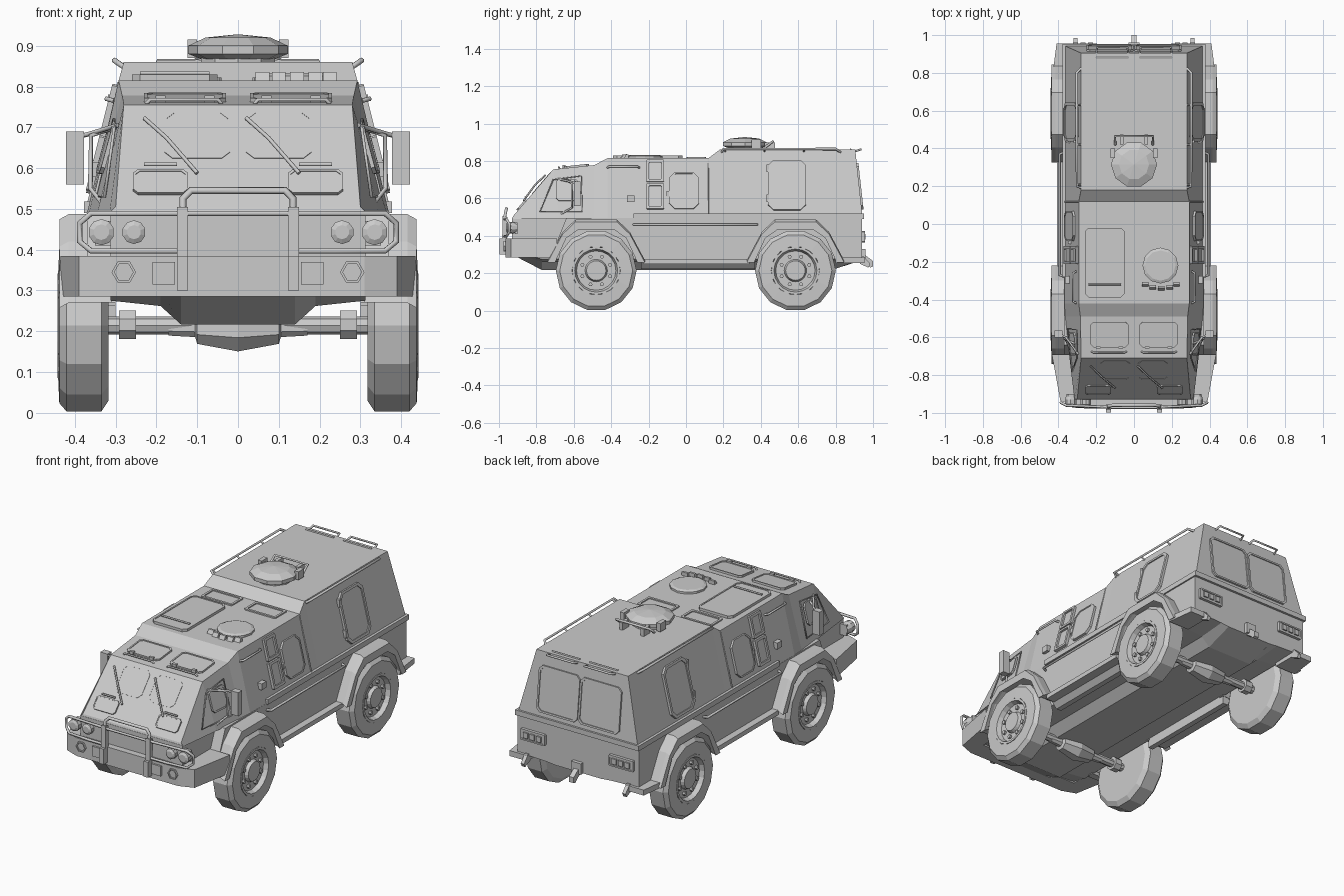
import bpy, bmesh
from math import sin, cos, pi
from mathutils import Vector as V

X, Y, Z = V((1, 0, 0)), V((0, 1, 0)), V((0, 0, 1))

def finish(name, bm, mirror=False):
    bmesh.ops.recalc_face_normals(bm, faces=bm.faces)
    me = bpy.data.meshes.new(name)
    bm.to_mesh(me); bm.free()
    ob = bpy.data.objects.new(name, me)
    bpy.context.collection.objects.link(ob)
    if mirror:
        m = ob.modifiers.new("Mirror", 'MIRROR')
        m.use_mirror_merge = False
    return ob

def loft(name, rings, mirror=False):
    bm = bmesh.new()
    vs = [[bm.verts.new(p) for p in r] for r in rings]
    n = len(vs[0])
    for a, b in zip(vs, vs[1:]):
        for i in range(n):
            bm.faces.new((a[i], a[(i + 1) % n], b[(i + 1) % n], b[i]))
    bm.faces.new(vs[0]); bm.faces.new(vs[-1])
    return finish(name, bm, mirror)

def prism(name, pts, axis, a, b, mirror=False):
    put = {'x': lambda p, t: (t, p[0], p[1]), 'y': lambda p, t: (p[0], t, p[1]), 'z': lambda p, t: (p[0], p[1], t)}[axis]
    return loft(name, [[put(p, t) for p in pts] for t in (a, b)], mirror)

def box(name, x, y, z, mirror=False):
    return prism(name, [(x[0], y[0]), (x[1], y[0]), (x[1], y[1]), (x[0], y[1])], 'z', z[0], z[1], mirror)

def lathe(name, c, axis, prof, n, mirror=False, phase=0.0):
    # prof: (distance along axis, radius)
    c, axis = V(c), V(axis).normalized()
    u = axis.cross(X if abs(axis.x) < .5 else Z).normalized()
    w = axis.cross(u)
    rings = [[c + axis * d + (u * cos(2 * pi * (i + phase) / n) + w * sin(2 * pi * (i + phase) / n)) * max(r, .001)
              for i in range(n)] for d, r in prof]
    return loft(name, rings, mirror)

def panel(name, c, u, v, w, h, t=.008, rim=.01, ch=.02, sink=.005, mirror=False):
    # chamfered plate with a raised rim
    c, u, v = V(c), V(u).normalized(), V(v).normalized()
    n = u.cross(v)
    a, b = w / 2, h / 2
    pts = [(a - ch, -b), (a, -b + ch), (a, b - ch), (a - ch, b), (-a + ch, b), (-a, b - ch), (-a, -b + ch), (-a + ch, -b)]
    def ring(off, inset):
        return [c + u * p * (1 - inset / a) + v * q * (1 - inset / b) + n * off for p, q in pts]
    return loft(name, [ring(-.006, 0), ring(t, 0), ring(t, rim), ring(t - sink, rim)], mirror)

def tube(name, pts, r=.006, mirror=False, cyclic=False):
    for s in ((1, -1) if mirror else (1,)):
        cu = bpy.data.curves.new(name, 'CURVE')
        cu.dimensions = '3D'
        cu.bevel_depth, cu.bevel_resolution, cu.use_fill_caps = r, 1, True
        sp = cu.splines.new('POLY')
        sp.points.add(len(pts) - 1)
        for p, q in zip(sp.points, pts):
            p.co = (q[0] * s, q[1], q[2], 1)
        sp.use_cyclic_u = cyclic
        bpy.context.collection.objects.link(bpy.data.objects.new(name, cu))

WHEELS = (-.48, .585)
wall = lambda y, z, o=0: (.37 - .25 * (z - .5) + o, y, z)      # side wall point
glass = lambda x, z: (x, -.925 + (z - .505) * .86, z)           # windscreen point
rear = lambda x, z: (x, .945 - (z - .5) * .111, z)              # rear wall point
WALL_V, GLASS_V, REAR_V, HOOD_V = (-.25, 0, 1), (0, .86, 1), (0, -.111, 1), (0, .23, .025)

# Upper body: belt y, belt half width, top y, top half width, top z
stations = [(-.93, .315, -.925, .30, .505), (-.68, .345, -.71, .28, .755), (-.49, .365, -.49, .284, .778),
            (-.42, .37, -.42, .2925, .815), (.12, .37, .12, .2925, .815), (.18, .37, .18, .28, .86),
            (.945, .37, .905, .28, .86)]
loft("upper_body", [[(-hb, yb, .49), (-ht, yt, zt), (ht, yt, zt), (hb, yb, .49)] for yb, hb, yt, ht, zt in stations])

# Lower hull with a stepped keel
loft("lower_hull", [[(-.312, y, .495), (-.312, y, zs), (-.19, y, zm), (-.14, y, zb), (.14, y, zb), (.19, y, zm), (.312, y, zs), (.312, y, .495)]
                    for y, zs, zm, zb in [(-.93, .31, .305, .30), (-.77, .275, .262, .217), (.78, .275, .262, .217),
                                          (.94, .28, .275, .27)]])
arch = [(-.22, .27), (-.16, .40), (-.095, .445), (.095, .445), (.16, .40), (.22, .27)]
outer = [(.26, .27), (.18, .42), (.11, .487), (-.11, .487), (-.18, .42), (-.26, .27)]
side = [(-.73, .27)] + [(c + y, z) for c in WHEELS for y, z in arch] + [(.94, .28), (.94, .495), (-.64, .495)]
prism("body_side", side, 'x', .30, .37, True)
prism("belt_ridge", [(.36, -.28), (.378, -.28), (.378, .953), (-.378, .953), (-.378, -.28), (-.36, -.28), (-.36, .93), (.36, .93)],
      'z', .49, .518)

# Fenders, steps, sills and rear ledges
for c in WHEELS:
    loft("fender", [[(x, c + y, z - d) for y, z in arch + outer] for x, d in ((.31, 0), (.415, 0), (.437, .012))], True)
box("running_board", (.30, .408), (-.23, .34), (.25, .275), True)
prism("sill", [(.30, .265), (.37, .265), (.33, .222), (.30, .222)], 'y', -.24, .37, True)
prism("rear_ledge", [(.30, .80), (.43, .80), (.41, .955), (.30, .955)], 'z', .255, .285, True)
tube("side_step_rail", [(.37, -.28, .46), (.393, -.27, .46), (.393, .37, .46), (.37, .38, .46)], .007, True)

# Wheels
for c in WHEELS:
    lathe("tire", (0, c, .214), X, [(.318, 0), (.318, .19), (.335, .216), (.42, .216), (.438, .195), (.441, .13),
                                    (.41, .122), (.40, .0)], 14, True)
    lathe("wheel_rim", (0, c, .214), X, [(.39, .128), (.443, .128), (.443, .115), (.418, .105), (.418, .06), (.436, .052), (.436, 0)], 20, True)
    for i in range(8):
        a = 2 * pi * (i + .5) / 8
        lathe("wheel_bolt", (0, c + .08 * cos(a), .214 + .08 * sin(a)), X, [(.41, .011), (.43, .011)], 6, True)
    # Axle
    lathe("axle", (-.33, c, .214), X, [(0, .022), (.66, .022)], 8)
    lathe("axle_hub", (.25, c, .216), X, [(0, .038), (.042, .038)], 8, True, .5)
    lathe("differential", (-.17, c, .208), X, [(0, .02), (.065, .024), (.07, .042), (.17, .062), (.27, .042), (.275, .024), (.34, .02)], 8, False, .5)

# Front bumper wrapping to the fenders
prism("bumper", [(-.435, -.69), (-.39, -.935), (-.31, -.965), (.31, -.965), (.39, -.935), (.435, -.69), (.31, -.69),
                 (.31, -.86), (-.31, -.86), (-.31, -.69)], 'z', .285, .385)
box("bumper_block", (.155, .21), (-.975, -.96), (.315, .37), True)
lathe("fog_light", (.28, -.96, .345), -Y, [(0, .03), (.015, .03), (.015, .023), (.008, .023)], 6, True, .5)
for x, r in ((.255, .029), (.335, .032)):
    lathe("headlight", (x, -.90, .443), -Y, [(0, r * .7), (.03, r), (.055, r), (.062, r * .6)], 10, True)
box("headlight_bracket", (.30, .35), (-.915, -.90), (.41, .47), True)

# Brush guard
tube("guard_loop", [(.13, -.97, .489), (.36, -.96, .489), (.388, -.945, .465), (.388, -.945, .42), (.36, -.96, .397),
                    (.24, -.97, .397), (.13, -.97, .397)], .0075, True)
tube("guard_crossbar", [(-.14, -.972, .489), (.14, -.972, .489)], .007)
prism("guard_post", [(-.985, .30), (-.96, .30), (-.955, .50), (-.98, .505)], 'x', .122, .149, True)
tube("guard_top", [(-.135, -.97, .49), (-.135, -.965, .525), (-.115, -.96, .545), (.115, -.96, .545), (.135, -.965, .525),
                   (.135, -.97, .49)], .009)
box("guard_foot", (.122, .149), (-.998, -.96), (.30, .385), True)

# Windscreen details
panel("windscreen_pane", glass(.10, .68), X, GLASS_V, .16, .15, .002, .004, .02, .001, True)
panel("windscreen_vent", glass(.19, .563), X, GLASS_V, .135, .075, .009, .006, .012, .002, True)
tube("vent_handle", [V(glass(x, .597)) + V((0, -.012, .012)) for x in (.15, .23)], .005, True)
for x in (-.23, .02):
    tube("wiper", [V(glass(x, .715)) + V((0, -.008, .008)), V(glass(x + .055, .66)) + V((0, -.014, .014)),
                   V(glass(x + .13, .58)) + V((0, -.008, .008))], .005)

# Hood hatches with hinges
panel("hood_hatch", (.13, -.585, .769), X, HOOD_V, .2, .135, .009, .008, .015, .003, True)
tube("hood_hinge", [(.04, -.675, .757), (.05, -.68, .768), (.215, -.68, .768), (.225, -.675, .757)], .005, True)
for x in (.07, .19):
    box("hinge_lug", (x - .012, x + .012), (-.66, -.645), (.76, .778), True)

# Cabin roof fittings
panel("roof_hatch", (-.155, -.205, .815), X, Y, .21, .37, .014, .008, .02, .003)
tube("hatch_bar", [(-.24, -.32, .833), (-.07, -.32, .833)], .005)
lathe("round_hatch", (.14, -.22, .81), Z, [(0, .095), (.016, .095), (.022, .08)], 12)
for x, y in ((.06, -.32), (.10, -.335), (.145, -.34), (.19, -.335), (.225, -.32)):
    prism("periscope", [(y - .015, .81), (y + .012, .81), (y + .012, .835), (y, .835)], 'x', x - .017, x + .017)
for x in (-.135, .13):
    panel("skylight", (x, .055, .815), X, Y, .19, .105, .007, .012, .006, .006)

# Roof cupola with handle
lathe("cupola_base", (0, .32, .855), Z, [(0, .095), (.02, .095)], 10)
lathe("cupola", (0, .315, .855), Z, [(.012, .09), (.025, .122), (.045, .122), (.065, .08), (.073, 0)], 10, False, .5)
box("cupola_lug", (.10, .124), (.35, .40), (.87, .915), True)
tube("cupola_handle", [(-.10, .42, .87), (-.10, .465, .905), (.10, .465, .905), (.10, .42, .87)], .007)
box("handle_lug", (.055, .075), (.42, .475), (.86, .90), True)

# Roof rails and rear grab bars
tube("roof_rail", [(.275, .19, .845), (.303, .20, .864), (.303, .80, .864), (.275, .83, .845)], .007, True)
for y in (.21, .42, .63):
    tube("rail_stay", [(.27, y, .845), (.303, y, .864)], .005, True)
tube("rear_grab_bar", [(.03, .90, .85), (.035, .935, .862), (.195, .935, .862), (.20, .90, .85)], .006, True)
tube("roof_edge_strip", [(.03, .88, .861), (.2, .88, .861)], .005, True)

# Side doors, windows and vents
panel("rear_side_door", wall(.54, .67), Y, WALL_V, .205, .275, .012, .014, .03, .006, True)
panel("side_window", wall(-.01, .64), Y, WALL_V, .16, .20, .012, .008, .03, .003, True)
for z, h in ((.745, .12), (.61, .14)):
    panel("vent_column", wall(-.165, z), Y, WALL_V, .095, h, .014, .014, .004, .010, True)
for z in (.60, .76):
    box("door_hinge", (wall(0, z)[0] - .01, wall(0, z)[0] + .014), (.43, .445), (z - .02, z + .02), True)
box("window_hinge", (wall(0, .64)[0] - .01, wall(0, .64)[0] + .014), (-.105, -.09), (.61, .64), True)
box("side_lamp", (.33, .366), (-.315, -.275), (.58, .615), True)
tube("cab_grip", [wall(-.42, .765), wall(-.41, .77, .02), wall(-.26, .77, .02), wall(-.25, .765)], .006, True)
tube("cab_door_seam", [(.327, -.78, .53), (.303, -.71, .70), (.304, -.56, .72), (.350, -.555, .53)], .004, True, True)
panel("cab_side_window", (.325, -.635, .645), (.09, 1, 0), (-.27, 0, 1), .12, .12, .004, .008, .015, .003, True)
tube("side_joint", [wall(.118, .51), wall(.118, .81)], .004, True)

# Mirrors
box("mirror", (.378, .421), (-.60, -.565), (.56, .69), True)
tube("mirror_arm", [(.295, -.69, .705), (.36, -.60, .685), (.40, -.582, .675)], .006, True)
tube("mirror_bracket", [(.30, -.64, .70), (.36, -.61, .68), (.362, -.61, .55), (.33, -.68, .51)], .006, True)

# Rear windows, lights and towing gear
panel("rear_door_pane", rear(.127, .665), -X, REAR_V, .25, .25, .009, .01, .02, .005, True)
panel("tail_light", (.27, .938, .395), -X, Z, .15, .06, .018, .008, .004, .004, True)
for x in (.23, .27, .31):
    box("tail_lamp", (x - .014, x + .014), (.94, .96), (.38, .41), True)
box("tow_bracket", (-.03, .03), (.92, .96), (.27, .33))
prism("tow_hook", [(.93, .27), (.965, .25), (.985, .23), (1, .235), (1, .265), (.96, .295), (.93, .30)], 'x', -.014, .014)
prism("rear_shackle", [(.93, .25), (.975, .23), (.985, .25), (.95, .29), (.93, .29)], 'x', .30, .32, True)
